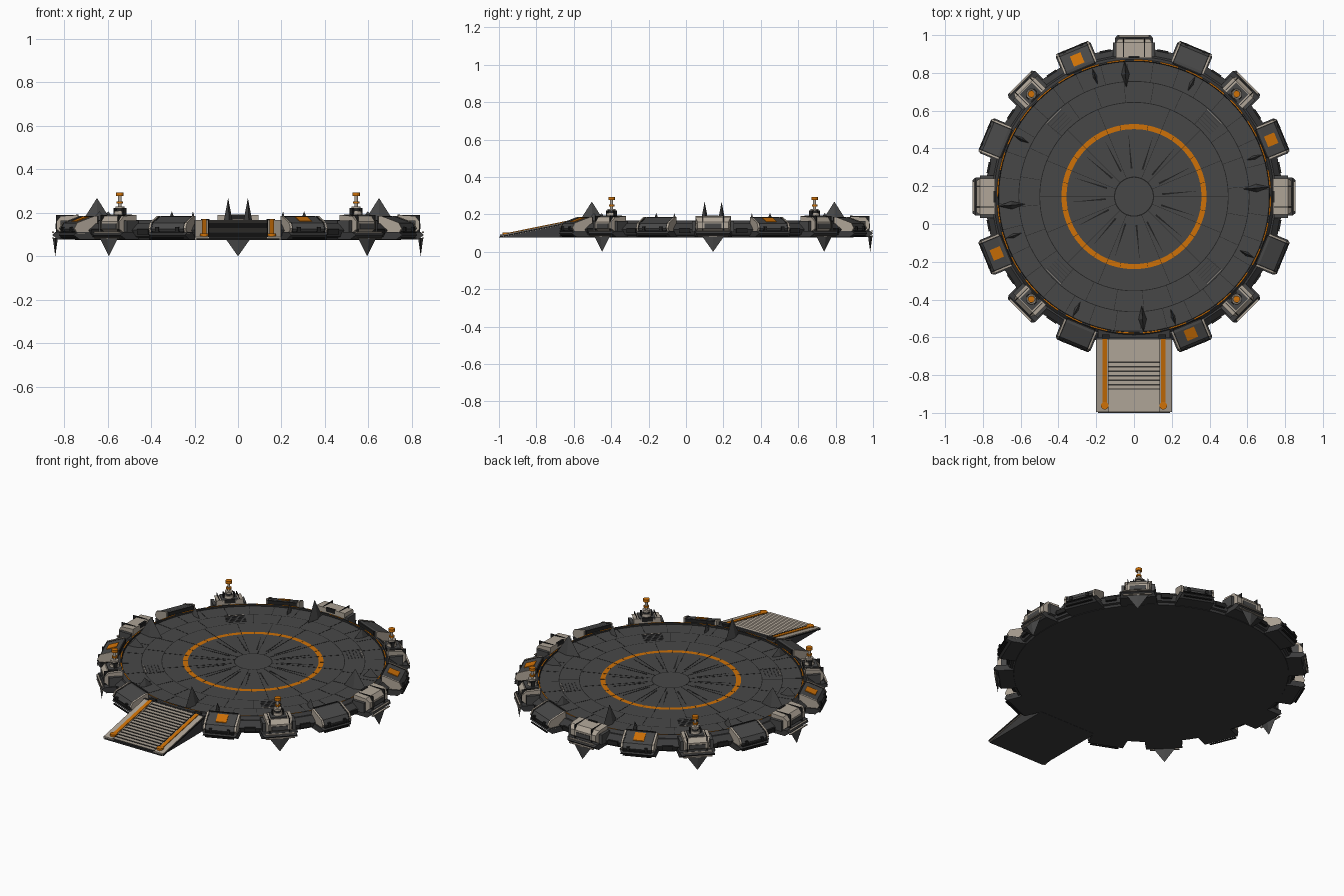
import bpy, bmesh
from math import radians, sin, cos, pi
from mathutils import Matrix, Vector

if "Cube" in bpy.data.objects:
    bpy.data.objects.remove(bpy.data.objects["Cube"])


def material(name, *rgb):
    m = bpy.data.materials.new(name)
    m.use_nodes = True
    m.diffuse_color = (*rgb, 1)
    m.node_tree.nodes["Principled BSDF"].inputs["Base Color"].default_value = (*rgb, 1)
    return m


DECK = material("deck grey", 0.064, 0.064, 0.064)
DARK = material("dark metal", 0.044, 0.044, 0.045)
SEAM = material("seam black", 0.015, 0.015, 0.015)
SAND = material("sand metal", 0.43, 0.375, 0.31)
ORANGE = material("safety orange", 0.62, 0.165, 0.002)
CENTRE = Matrix.Translation((0, 0.145, 0))


class Part:
    """Collects simple solids into one object."""

    def __init__(self, name, *mats):
        self.name, self.mats, self.bm = name, mats, bmesh.new()

    def prism(self, at, profile, x0, x1, mat=0, inset=0.0):
        # (y, z) profile extruded along local x; inset narrows the outermost points
        top = max(p[0] for p in profile)
        loops = []
        for x, s in ((x0, 1), (x1, -1)):
            loops.append([self.bm.verts.new(at @ Vector((x + s * inset * (y == top), y, z)))
                          for y, z in profile])
        a, b = loops
        n = len(a)
        faces = [self.bm.faces.new(a), self.bm.faces.new(b[::-1])]
        faces += [self.bm.faces.new((a[i], b[i], b[(i + 1) % n], a[(i + 1) % n])) for i in range(n)]
        for f in faces:
            f.material_index = mat

    def box(self, at, x0, x1, y0, y1, z0, z1, mat=0):
        self.prism(at, [(y0, z0), (y1, z0), (y1, z1), (y0, z1)], x0, x1, mat)

    def cone(self, at, r0, r1, z0, z1, sides=12, mat=0, scale=(1, 1)):
        m = at @ Matrix.Translation((0, 0, (z0 + z1) / 2)) @ Matrix.Diagonal((*scale, 1, 1))
        made = bmesh.ops.create_cone(self.bm, cap_ends=True, segments=sides, radius1=r0,
                                     radius2=r1, depth=z1 - z0, matrix=m)
        for f in {f for v in made["verts"] for f in v.link_faces}:
            f.material_index = mat

    def finish(self):
        bmesh.ops.recalc_face_normals(self.bm, faces=self.bm.faces[:])
        me = bpy.data.meshes.new(self.name)
        self.bm.to_mesh(me)
        self.bm.free()
        for m in self.mats:
            me.materials.append(m)
        bpy.context.collection.objects.link(bpy.data.objects.new(self.name, me))


def polar(deg, r=0.0):
    # local frame: x tangential, y outward, z up
    return CENTRE @ Matrix.Rotation(radians(deg - 90), 4, "Z") @ Matrix.Translation((0, r, 0))


# Round platform: bands of colour by radius, then the outer wall and flat belly
bands = [(0.1, 0.156, 0), (0.106, 0.156, 2), (0.357, 0.156, 0), (0.384, 0.156, 3),
         (0.497, 0.156, 0), (0.501, 0.156, 2), (0.608, 0.156, 0), (0.612, 0.156, 2),
         (0.716, 0.156, 0), (0.719, 0.166, 2), (0.726, 0.166, 3), (0.755, 0.135, 1),
         (0.765, 0.1, 2), (0.75, 0.076, 1)]
SEGS = 96
platform = Part("platform", DECK, DARK, SEAM, ORANGE)
bm = platform.bm
previous = None
for r, z, mat in bands:
    ring = [bm.verts.new(CENTRE @ Vector((r * cos(2 * pi * i / SEGS), r * sin(2 * pi * i / SEGS), z)))
            for i in range(SEGS)]
    if previous:
        for i in range(SEGS):
            j = (i + 1) % SEGS
            gap = r == 0.726 and i % 3 == 0  # the rim line is dashed
            bm.faces.new((previous[i], ring[i], ring[j], previous[j])).material_index = 1 if gap else mat
    else:
        bm.faces.new(ring)
    previous = ring
bm.faces.new(previous[::-1]).material_index = 1
platform.finish()

# Radial panel seams and the dark wedges around the hub
seams = Part("deck_seams", SEAM)
for r0, r1, count, shift in ((0.106, 0.357, 16, 0), (0.357, 0.384, 32, 0), (0.384, 0.497, 16, 0),
                             (0.501, 0.608, 24, 5), (0.612, 0.716, 32, 3)):
    for i in range(count):
        seams.box(polar(i * 360 / count + shift), -0.001, 0.001, r0, r1, 0.15, 0.157)
for i in range(16):
    seams.prism(polar(i * 22.5 + 5), [(0.15, 0.15), (0.33, 0.15), (0.33, 0.157), (0.15, 0.157)],
                -0.005, 0.005, 0, 0.0045)
seams.finish()

# Floor vents made of thin bars
vents = Part("floor_vents", DARK, SAND)
for k in range(4):
    a = polar(45 + 90 * k, 0.555)
    for i in range(5):
        y = -0.036 + i * 0.018
        vents.box(a, -0.055, 0.055, y, y + 0.004, 0.15, 0.158)
    vents.box(a, -0.055, 0.055, 0.045, 0.047, 0.15, 0.158, 1)
vents.finish()

# Rim modules all round except at the ramp
skirts = Part("rim_skirts", DARK, SEAM, SAND)
lockers = Part("rim_lockers", DECK, SAND, ORANGE, SEAM)
housings = Part("rim_housings", SAND, DECK, SEAM)
masts = Part("beacon_masts", SAND, SEAM, ORANGE)
lid = [(0.735, 0.1), (0.835, 0.1), (0.85, 0.125), (0.835, 0.152), (0.75, 0.182), (0.735, 0.182)]
pod = [(0.735, 0.105), (0.81, 0.105), (0.835, 0.125), (0.835, 0.16), (0.815, 0.185), (0.735, 0.19)]
for i in range(16):
    a = polar(i * 22.5)
    between = polar(i * 22.5 + 11.25)
    skirts.prism(between, [(0.72, 0.08), (0.77, 0.09), (0.785, 0.12), (0.75, 0.15), (0.72, 0.15)],
                 -0.07, 0.07)
    skirts.box(between, -0.03, 0.03, 0.76, 0.79, 0.1, 0.125, 1)
    if i == 12:
        continue
    skirts.prism(a, [(0.72, 0.078), (0.83, 0.078), (0.855, 0.098), (0.84, 0.112), (0.72, 0.112)],
                 -0.1, 0.1, 0, 0.012)
    for z in (0.082, 0.108):
        skirts.box(a, -0.08, 0.08, 0.845, 0.855, z, z + 0.005, 1 if i % 2 else 2)
    if i % 2:
        # Dark locker with sloping lid and pale end trim
        lockers.prism(a, lid, -0.085, 0.085)
        for s in (-1, 1):
            lockers.prism(a, [(y + 0.002, z + 0.003) for y, z in lid],
                          s * 0.088 - 0.005, s * 0.088 + 0.005, 1)
            lockers.prism(a, [(y + 0.001, z + 0.001) for y, z in lid],
                          s * 0.08 - 0.003, s * 0.08 + 0.003, 3)
            lockers.box(a, s * 0.05 - 0.008, s * 0.05 + 0.008, 0.83, 0.856, 0.115, 0.135, 3)
        lockers.box(a, -0.08, 0.08, 0.728, 0.737, 0.16, 0.185, 3)
        if i % 4 == 1:
            lockers.prism(a, [(0.757, 0.172), (0.815, 0.151), (0.815, 0.163), (0.757, 0.184)],
                          -0.03, 0.03, 2)
    else:
        # Pale housing with dark end caps and recess strips
        mast = i % 4 == 2
        w = 0.075 if mast else 0.095
        housings.prism(a, pod, -w, w, 0, 0.012)
        for s in (-1, 1):
            housings.box(a, s * 0.055 - 0.002, s * 0.055 + 0.002, 0.74, 0.837, 0.11, 0.191, 2)
            housings.box(a, s * (w + 0.008) - 0.009, s * (w + 0.008) + 0.009, 0.74, 0.815, 0.105, 0.165, 1)
        housings.box(a, -0.045, 0.045, 0.825, 0.838, 0.125, 0.15, 1)
        housings.box(a, -0.03, 0.03, 0.733, 0.745, 0.17, 0.193, 2)
        if mast:
            # Beacon mast on a dark plinth
            housings.box(a, -0.045, 0.045, 0.735, 0.81, 0.18, 0.193, 1)
            m = polar(i * 22.5, 0.768)
            for r0, r1, z0, z1, c in ((0.03, 0.026, 0.18, 0.208, 0), (0.02, 0.014, 0.208, 0.22, 1),
                                      (0.022, 0.022, 0.22, 0.23, 0), (0.008, 0.008, 0.23, 0.28, 0),
                                      (0.015, 0.015, 0.243, 0.252, 2), (0.018, 0.018, 0.277, 0.293, 2)):
                masts.cone(m, r0, r1, z0, z1, 12, c)
            for s in (-1, 1):
                masts.box(m, s * 0.028 - 0.004, s * 0.028 + 0.004, -0.01, 0.01, 0.19, 0.222, 1)
for part in (skirts, lockers, housings, masts):
    part.finish()

# Hanging fins under the housings, tall and short deck fins
fins = Part("fins", DECK)
for i in range(8):
    if i != 6:
        fins.cone(polar(i * 45, 0.84), 0.0, 0.06, 0.0, 0.085, 4, 0, (1, 0.2))
    fins.cone(polar(i * 45 + 18, 0.67), 0.05, 0.0, 0.15, 0.207, 4, 0, (0.25, 1))
for i in range(4):
    fins.cone(polar(i * 90 + 4, 0.65), 0.075, 0.0, 0.15, 0.268, 4, 0, (0.3, 1))
fins.finish()

# Entry ramp: wedge body, side rails, stepped treads, stripes and studs
ramp = Part("ramp", DARK, SAND, ORANGE, SEAM)
I = Matrix.Identity(4)
Y0, Y1, Z0, Z1 = -0.995, -0.61, 0.084, 0.162


def slope(y, lift=0.0):
    return Z0 + (Z1 - Z0) * (y - Y0) / (Y1 - Y0) + lift


def sloped(x0, x1, y0, y1, low, high, mat):
    ramp.prism(I, [(y0, slope(y0, low)), (y1, slope(y1, low)),
                   (y1, slope(y1, high)), (y0, slope(y0, high))], x0, x1, mat)


ramp.prism(I, [(-1.0, 0.075), (-0.56, 0.075), (-0.56, Z1), (Y1, Z1 - 0.004), (-1.0, 0.08)], -0.19, 0.19)
for s in (-1, 1):
    sloped(s * 0.166 - 0.032, s * 0.166 + 0.032, Y0, Y1, -0.008, 0.005, 1)
    sloped(s * 0.155 - 0.011, s * 0.155 + 0.011, Y0 + 0.02, Y1, 0.0, 0.009, 2)
    sloped(s * 0.136 - 0.002, s * 0.136 + 0.002, Y0, Y1, 0.0, 0.007, 3)
    sloped(s * 0.198 - 0.003, s * 0.198 + 0.003, Y0, Y1, -0.007, 0.0, 3)
    ramp.cone(Matrix.Translation((s * 0.155, -0.962, 0)), 0.02, 0.02, 0.085, 0.104, 16, 2)
    ramp.box(I, s * 0.15 - 0.02, s * 0.15 + 0.02, -0.61, -0.585, 0.155, 0.172, 3)
TREADS = 16
pitch = (Y1 - Y0) / TREADS
for i in range(TREADS):
    y = Y0 + i * pitch
    z = slope(y + pitch / 2)
    ramp.box(I, -0.134, 0.134, y, y + pitch * 0.93, z - 0.01, z + 0.006, 3)
    ramp.box(I, -0.134, 0.134, y, y + pitch * 0.93, z + 0.006, z + 0.007, 1)
ramp.box(I, -0.2, 0.2, -0.612, -0.6, 0.09, 0.168, 0)
ramp.finish()
